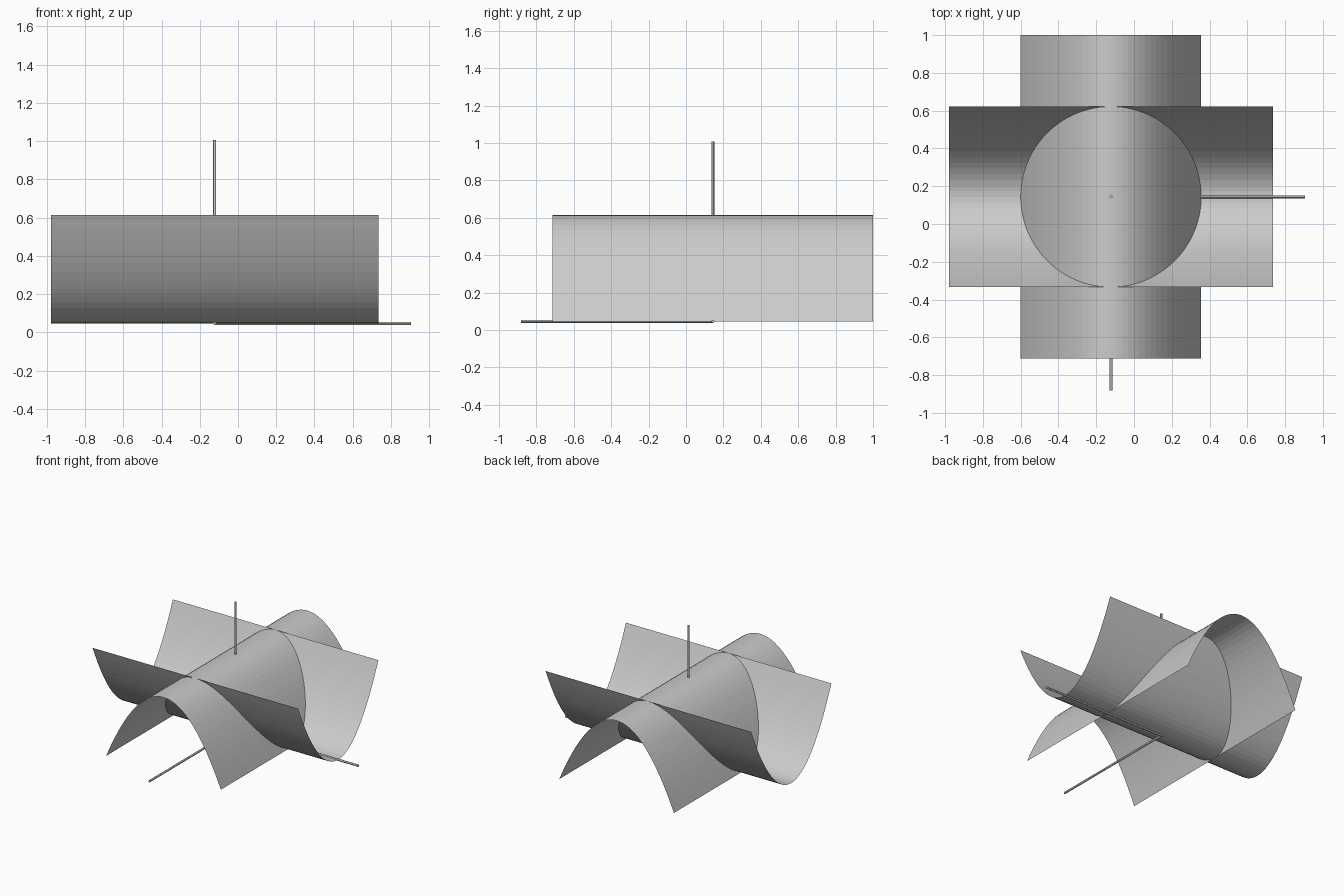
import bpy
from mathutils import Vector

if "Cube" in bpy.data.objects:
    bpy.data.objects.remove(bpy.data.objects["Cube"])

CX, CY = -0.122, 0.144        # common centre of both sheets
Z0, Z1 = 0.047, 0.615         # lowest and highest level of the sheets
HALF_W, HALF_L = 0.478, 0.857 # half width of the parabola, half length of the sheet
SEGS = 32


def parabolic_sheet(name, along_x, opens_up):
    """Open parabolic trough swept straight along x or y."""
    verts, faces = [], []
    for i in range(SEGS + 1):
        t = 2 * i / SEGS - 1
        rise = (Z1 - Z0) * t * t
        z = Z0 + rise if opens_up else Z1 - rise
        for s in (-HALF_L, HALF_L):
            u, v = (s, t * HALF_W) if along_x else (t * HALF_W, s)
            verts.append((CX + u, CY + v, z))
    for i in range(SEGS):
        a = 2 * i
        quad = (a, a + 1, a + 3, a + 2)
        faces.append(quad if along_x else quad[::-1])
    mesh = bpy.data.meshes.new(name)
    mesh.from_pydata(verts, [], faces)
    obj = bpy.data.objects.new(name, mesh)
    bpy.context.collection.objects.link(obj)
    return obj


def rod(name, direction, length, radius=0.008):
    """Thin round rod from the common origin."""
    d = Vector(direction)
    bpy.ops.mesh.primitive_cylinder_add(
        vertices=12, radius=radius, depth=length,
        location=Vector((CX, CY, Z0)) + d * length / 2,
        rotation=d.to_track_quat('Z', 'Y').to_euler())
    obj = bpy.context.object
    obj.name = name
    bpy.ops.object.shade_smooth_by_angle()
    return obj


# two crossing parabolic cylinders
parabolic_sheet("arch_sheet", along_x=False, opens_up=False)
parabolic_sheet("valley_sheet", along_x=True, opens_up=True)

# axis rods
rod("axis_rod_front", (0, -1, 0), 1.026)
rod("axis_rod_side", (1, 0, 0), 1.026)
rod("axis_rod_up", (0, 0, 1), 0.96)
